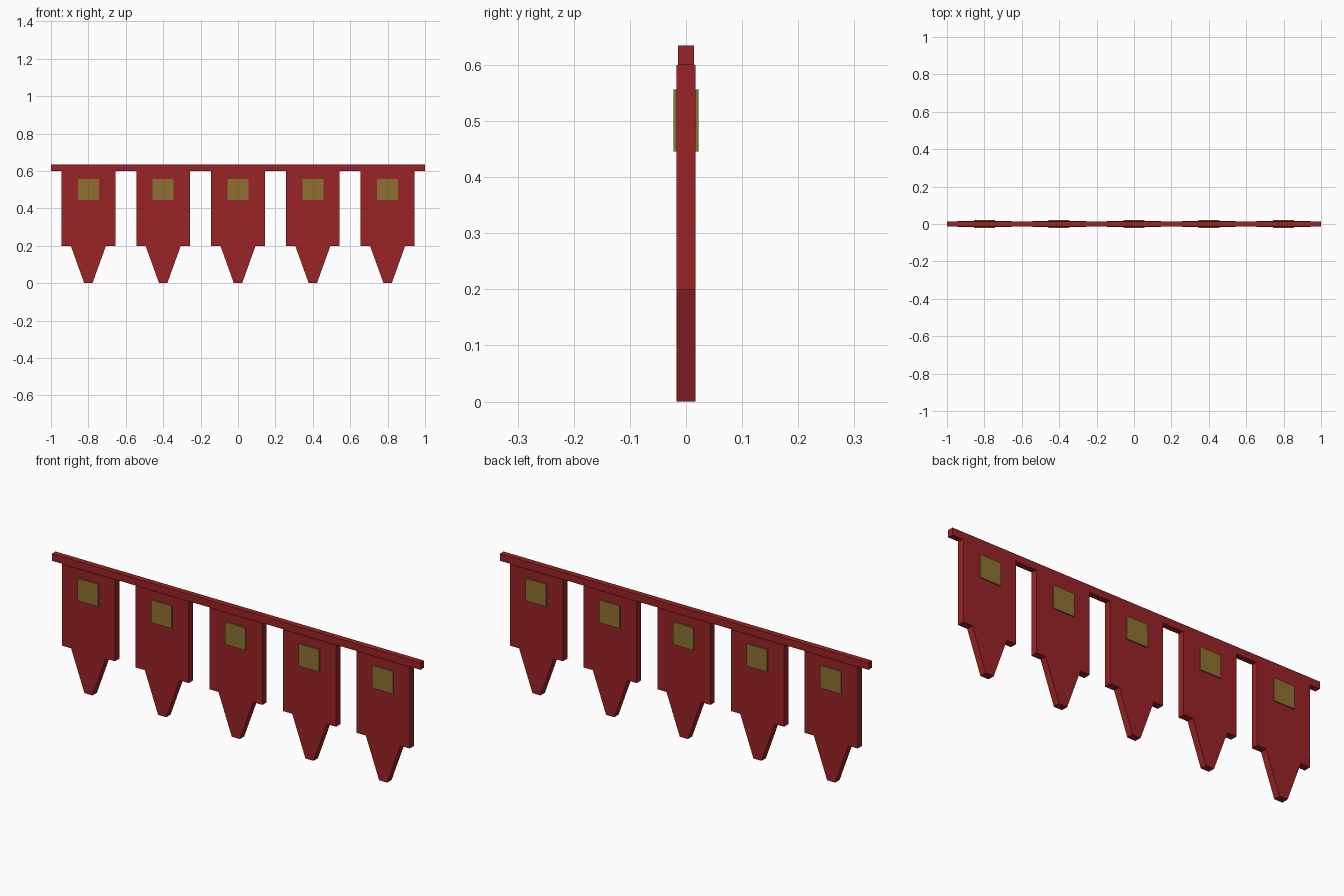
import bpy
import bmesh

if "Cube" in bpy.data.objects:
    bpy.data.objects.remove(bpy.data.objects["Cube"])


def material(name, rgb):
    m = bpy.data.materials.new(name)
    m.diffuse_color = (*rgb, 1.0)
    m.use_nodes = True
    m.node_tree.nodes["Principled BSDF"].inputs["Base Color"].default_value = m.diffuse_color
    return m


RED = material("deep red cloth", (0.32, 0.017, 0.019))
GOLD = material("dull gold", (0.27, 0.165, 0.03))


def slab(name, profile, y0, y1, mat, x=0.0):
    """Extrude an XZ outline from y0 to y1."""
    bm = bmesh.new()
    face = bm.faces.new([bm.verts.new((px, y0, pz)) for px, pz in profile])
    out = bmesh.ops.extrude_face_region(bm, geom=[face])
    moved = [v for v in out["geom"] if isinstance(v, bmesh.types.BMVert)]
    bmesh.ops.translate(bm, vec=(0, y1 - y0, 0), verts=moved)
    bmesh.ops.recalc_face_normals(bm, faces=bm.faces)
    mesh = bpy.data.meshes.new(name)
    bm.to_mesh(mesh)
    bm.free()
    mesh.materials.append(mat)
    obj = bpy.data.objects.new(name, mesh)
    obj.location.x = x
    bpy.context.collection.objects.link(obj)
    return obj


def rect(half_width, z0, z1):
    return [(-half_width, z0), (half_width, z0), (half_width, z1), (-half_width, z1)]


# Top rail
slab("top_rail", rect(1.0, 0.60, 0.635), -0.014, 0.014, RED)

# Pennant outline: wide body, shoulders, tapered blunt tip
half = [(0.022, 0.0), (0.094, 0.20), (0.144, 0.20), (0.144, 0.60)]
pennant = half + [(-x, z) for x, z in reversed(half)]

for i in range(5):
    x = -0.8 + 0.4 * i
    slab(f"pennant_{i + 1}", pennant, -0.017, 0.017, RED, x)
    # Square gold patches on front and back
    for side, y0, y1 in (("front", -0.0225, -0.0165), ("back", 0.0165, 0.0225)):
        slab(f"patch_{side}_{i + 1}", rect(0.056, 0.446, 0.556), y0, y1, GOLD, x)
